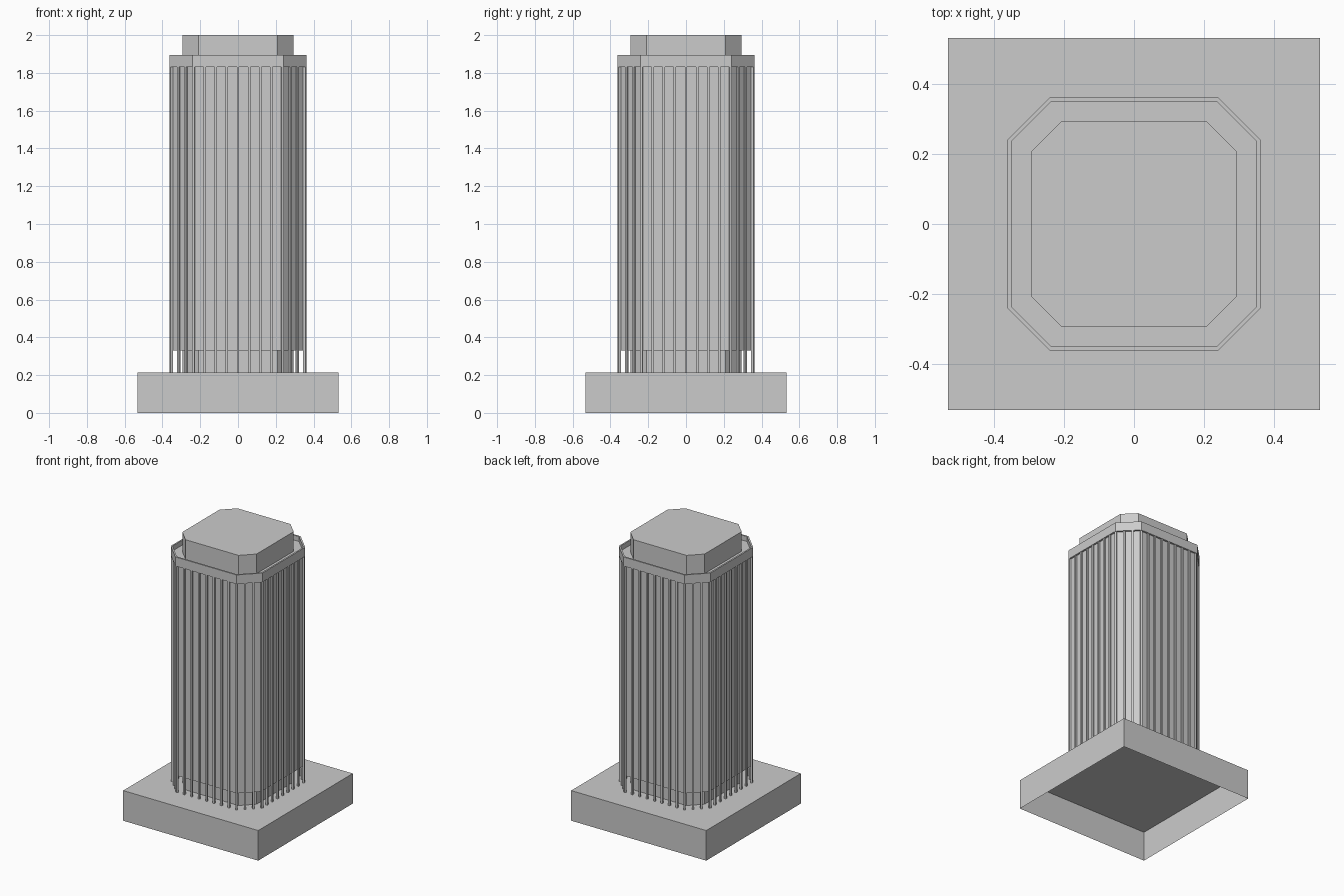
import bpy, bmesh, math
from mathutils import Vector

if "Cube" in bpy.data.objects:
    bpy.data.objects.remove(bpy.data.objects["Cube"])


def octagon(half, corner):
    """Square outline with cut corners, counter-clockwise."""
    h, c = half, corner
    return [(c, -h), (h, -c), (h, c), (c, h), (-c, h), (-h, c), (-h, -c), (-c, -h)]


def finish(name, bm):
    bmesh.ops.recalc_face_normals(bm, faces=bm.faces)
    mesh = bpy.data.meshes.new(name)
    bm.to_mesh(mesh)
    bm.free()
    obj = bpy.data.objects.new(name, mesh)
    bpy.context.collection.objects.link(obj)
    return obj


def loft(name, rings, cap_start=True, cap_end=True):
    """Join (outline, z) rings with walls, capping the ends if wanted."""
    bm = bmesh.new()
    loops = [[bm.verts.new((x, y, z)) for x, y in pts] for pts, z in rings]
    n = len(loops[0])
    for a, b in zip(loops, loops[1:]):
        for i in range(n):
            j = (i + 1) % n
            bm.faces.new((a[i], a[j], b[j], b[i]))
    if cap_start:
        bm.faces.new(loops[0][::-1])
    if cap_end:
        bm.faces.new(loops[-1])
    return finish(name, bm)


BASE_TOP, WALL_BOTTOM, WALL_TOP, ROOF, RIM = 0.215, 0.33, 1.83, 1.86, 1.895

# Plinth, open underneath
b = 0.533
square = [(-b, -b), (b, -b), (b, b), (-b, b)]
loft("plinth", [(square, 0), (square, BASE_TOP)], cap_start=False)

# Recessed lobby and rooftop block share one outline
core = octagon(0.293, 0.209)
loft("lobby", [(core, BASE_TOP), (core, WALL_BOTTOM)], False, False)
loft("rooftop_block", [(core, ROOF), (core, 2.0)], cap_start=False)

# Tower walls
wall = octagon(0.349, 0.235)
loft("tower_walls", [(wall, WALL_BOTTOM), (wall, WALL_TOP)], cap_end=False)

# Parapet band with soffit, rim and sunken roof
outer, inner = octagon(0.362, 0.241), octagon(0.351, 0.236)
loft("parapet", [(wall, WALL_TOP), (outer, WALL_TOP), (outer, RIM),
                 (inner, RIM), (inner, ROOF)], cap_start=False)

# Vertical fins that run down to the plinth as slim columns
bm = bmesh.new()
path = [Vector(p) for p in octagon(0.353, 0.235)]
W = 0.0065


def add_fin(centre, angle):
    t = Vector((math.cos(angle), math.sin(angle))) * W
    r = Vector((t.y, -t.x))
    corners = [centre - t - r, centre + t - r, centre + t + r, centre - t + r]
    low = [bm.verts.new((*p, BASE_TOP)) for p in corners]
    high = [bm.verts.new((*p, WALL_TOP)) for p in corners]
    for i in range(4):
        j = (i + 1) % 4
        bm.faces.new((low[i], low[j], high[j], high[i]))


for i, start in enumerate(path):
    end = path[(i + 1) % 8]
    bays = 3 if i % 2 == 0 else 8
    d = end - start
    heading = math.atan2(d.y, d.x)
    for k in range(bays):
        turn = math.radians(22.5) if k == 0 else 0
        add_fin(start.lerp(end, k / bays), heading - turn)
finish("facade_fins", bm)
